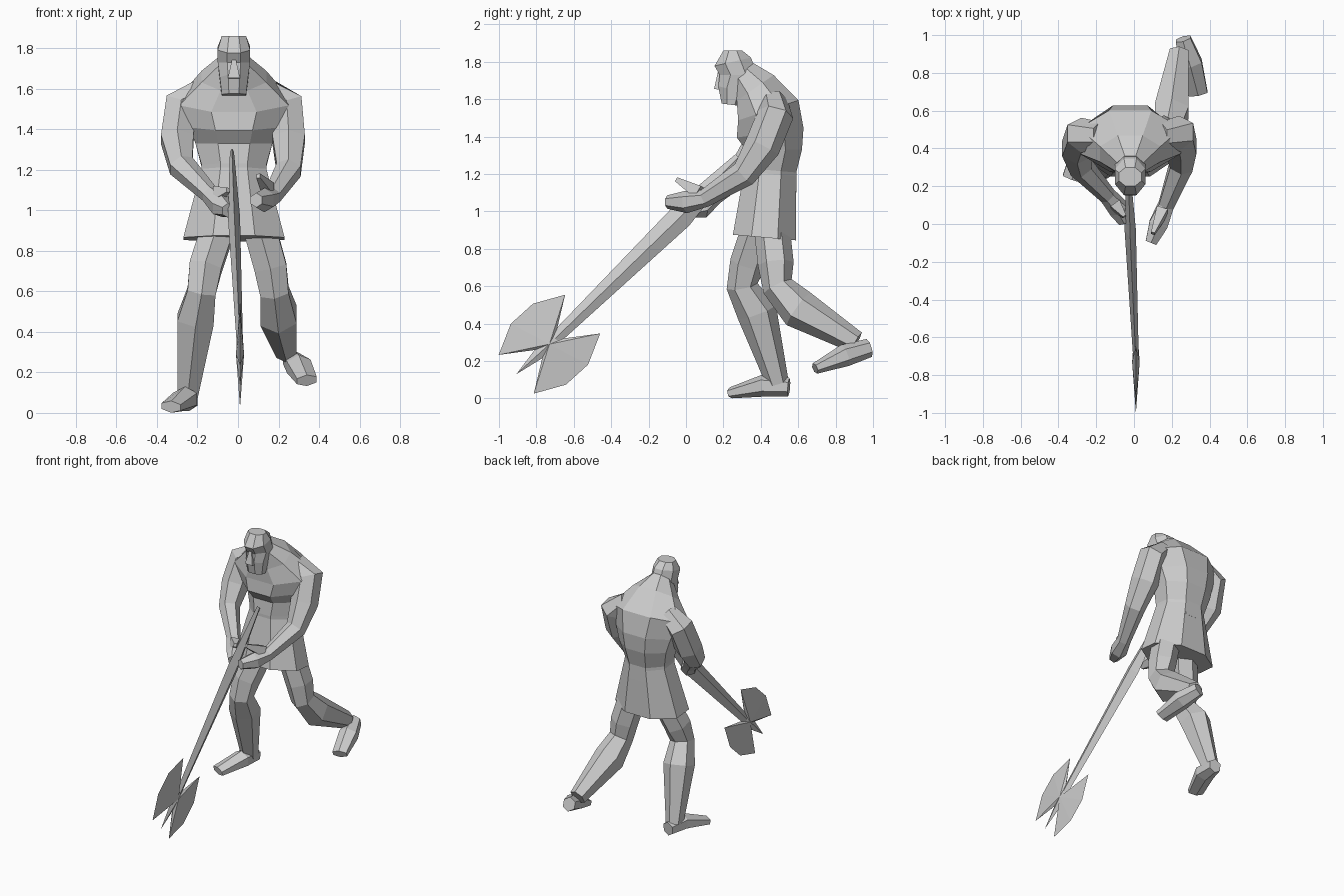
import bpy
import bmesh
import math
from mathutils import Vector

default_cube = bpy.data.objects.get("Cube")
if default_cube:
    bpy.data.objects.remove(default_cube, do_unlink=True)

# One plain material for the whole figure
stone = bpy.data.materials.new("stone grey")
stone.use_nodes = True
grey = (.6, .6, .6, 1)
stone.diffuse_color = grey
stone.node_tree.nodes["Principled BSDF"].inputs["Base Color"].default_value = grey


def finish(name, builder):
    """Turn a filled bmesh into a flat-shaded object."""
    bmesh.ops.recalc_face_normals(builder, faces=builder.faces[:])
    mesh = bpy.data.meshes.new(name)
    builder.to_mesh(mesh)
    builder.free()
    mesh.materials.append(stone)
    part = bpy.data.objects.new(name, mesh)
    bpy.context.scene.collection.objects.link(part)


def sweep(name, path, widths, depths, sides=6, turn=.5):
    """Skin a closed body along a path, each polygon square to the path."""
    builder = bmesh.new()
    points = [Vector(point) for point in path]
    angles = [math.tau * (i + turn) / sides for i in range(sides)]
    widest = max(math.cos(a) for a in angles)
    deepest = max(math.sin(a) for a in angles)
    rings = []
    for i, (point, width, depth) in enumerate(zip(points, widths, depths)):
        before = points[max(i - 1, 0)]
        after = points[min(i + 1, len(points) - 1)]
        along = (after - before).normalized()
        across = Vector((1, 0, 0))
        across = (across - along * across.dot(along)).normalized()
        through = along.cross(across)
        rings.append([
            builder.verts.new(point + across * width * math.cos(a) / widest
                              + through * depth * math.sin(a) / deepest)
            for a in angles])
    for ring, following in zip(rings, rings[1:]):
        for i in range(sides):
            j = (i + 1) % sides
            builder.faces.new((ring[i], ring[j], following[j], following[i]))
    builder.faces.new(rings[0])
    builder.faces.new(rings[-1])
    finish(name, builder)


def trunk_part(name, sections, sides=8):
    """Sweep on the body's midline; sections give y, z, half width, half depth."""
    midline = -.02
    path = [(midline, y, z) for y, z, width, depth in sections]
    widths = [section[2] for section in sections]
    depths = [section[3] for section in sections]
    sweep(name, path, widths, depths, sides)


def limb(name, path, widths, depth_ratio=1.2, **options):
    """Sweep whose depth follows its width."""
    depths = [width * depth_ratio for width in widths]
    sweep(name, path, widths, depths, **options)


# Trunk: waist, ribs, overhanging chest and hunched neck, with a flared skirt
trunk_part("torso", [
    (.45, 1.1, .16, .14),
    (.45, 1.22, .16, .14),
    (.47, 1.33, .19, .15),
    (.45, 1.42, .22, .18),
    (.44, 1.54, .27, .17),
    (.37, 1.66, .16, .12),
    (.3, 1.74, .07, .08),
])
trunk_part("skirt", [
    (.42, .86, .25, .17),
    (.45, 1.2, .16, .14),
])

# Head from beard to crown, and nose
trunk_part("head", [
    (.24, 1.57, .06, .05),
    (.25, 1.65, .07, .08),
    (.28, 1.73, .08, .1),
    (.25, 1.8, .08, .1),
    (.25, 1.86, .06, .05),
])
trunk_part("nose", [
    (.19, 1.65, .03, .04),
    (.2, 1.74, .01, .03),
], sides=4)

# Arms: collar, shoulder, upper arm, elbow, wrist, palm and fingertips
arm_widths = (.06, .08, .08, .06, .04, .05, .03)
limb("left_arm", [
    (.14, .47, 1.59),
    (.24, .48, 1.52),
    (.25, .41, 1.35),
    (.25, .31, 1.2),
    (.17, .1, 1.07),
    (.13, 0, 1.05),
    (.09, -.1, 1.05),
], arm_widths)
limb("right_arm", [
    (-.18, .47, 1.59),
    (-.28, .47, 1.52),
    (-.3, .4, 1.35),
    (-.28, .3, 1.22),
    (-.14, .15, 1.08),
    (-.08, .08, 1.02),
    (-.05, .01, 1),
], arm_widths)

# Thumbs
thumb_widths = (.03, .01)
limb("left_thumb", [(.15, .07, 1.1), (.1, -.05, 1.17)], thumb_widths, sides=4)
limb("right_thumb", [(-.1, .1, 1.08), (-.05, .04, 1.1)], thumb_widths, sides=4)

# Legs: hip, thigh, knee, calf and ankle
leg_widths = (.08, .08, .07, .09, .05)
limb("left_leg", [
    (.11, .46, .9),
    (.16, .48, .72),
    (.18, .49, .6),
    (.2, .6, .48),
    (.24, .91, .3),
], leg_widths)
limb("right_leg", [
    (-.1, .39, .9),
    (-.16, .33, .72),
    (-.18, .3, .6),
    (-.21, .38, .46),
    (-.25, .49, .08),
], leg_widths)

# Feet: heel, instep and toes
foot_widths = (.04, .06, .05)
foot_depths = (.05, .06, .03)
sweep("left_foot", [
    (.26, .98, .27), (.3, .85, .23), (.34, .69, .16),
], foot_widths, foot_depths)
sweep("right_foot", [
    (-.24, .55, .06), (-.26, .42, .07), (-.33, .24, .03),
], foot_widths, foot_depths)

# Axe shaft, swelling at the grip
limb("axe_shaft", [
    (.01, -.7, .32), (-.02, -.03, .97), (-.03, .28, 1.29),
], (.015, .03, .01), depth_ratio=2.2, sides=4, turn=0)


def axe_head():
    """Twin mirrored blades and a spike, ridged towards the centre."""
    builder = bmesh.new()
    centre = Vector((.01, -.73, .29))
    along = Vector((0, .74, .67))
    outward = Vector((0, -.67, .74))
    ridge = Vector((.02, 0, 0))
    # Notch, horn and cutting edge of one quarter
    quarter = [(.08, .03), (.24, .14), (.08, .22)]
    blade = quarter + [(-u, v) for u, v in reversed(quarter)]
    spike = [(-.24, 0)]
    outline = blade + spike + [(u, -v) for u, v in reversed(blade)]
    rim = [builder.verts.new(centre + along * u + outward * v) for u, v in outline]
    for peak_offset in (ridge, -ridge):
        peak = builder.verts.new(centre + peak_offset)
        for i, corner in enumerate(rim):
            builder.faces.new((rim[i - 1], corner, peak))
    finish("axe_head", builder)


axe_head()
